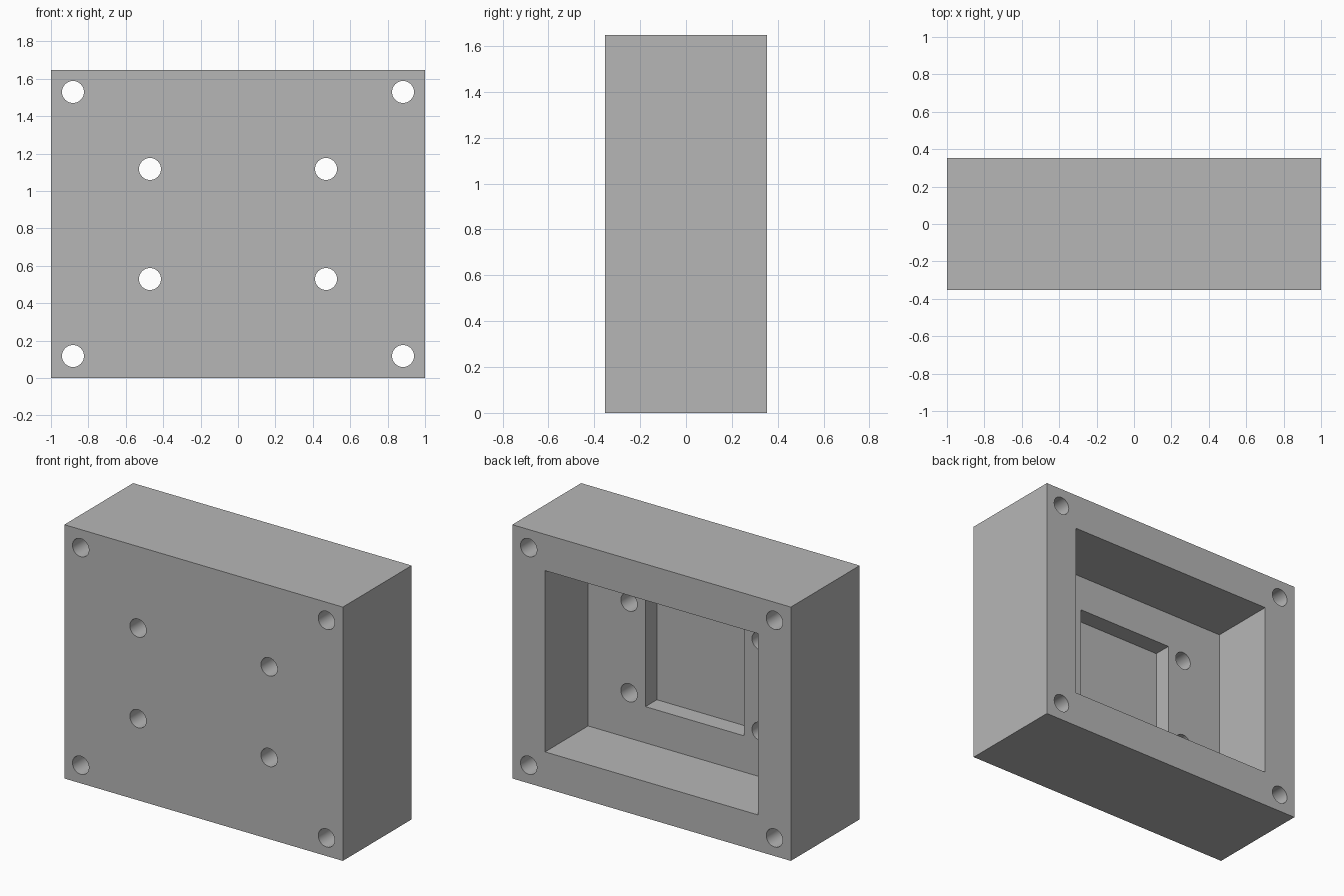
import bpy

default = bpy.data.objects.get("Cube")
if default:
    bpy.data.objects.remove(default, do_unlink=True)

U = 2 / 17                      # design unit: the block is 17 x 6 x 14 units
MID_Z = 7 * U


def box(name, half_x, y_min, y_max, half_z):
    """Box centred on x and on the block's mid height."""
    bpy.ops.mesh.primitive_cube_add(size=1, location=(0, (y_min + y_max) / 2 * U, MID_Z))
    ob = bpy.context.object
    ob.name = name
    ob.scale = (2 * half_x * U, (y_max - y_min) * U, 2 * half_z * U)
    bpy.ops.object.transform_apply(location=False, rotation=False, scale=True)
    return ob


def bore(name, x, z):
    """Round cutter running front to back."""
    bpy.ops.mesh.primitive_cylinder_add(
        vertices=48, radius=0.5 * U, depth=8 * U,
        location=(x * U, 0, MID_Z + z * U), rotation=(1.5707963, 0, 0))
    ob = bpy.context.object
    ob.name = name
    return ob


def cut(target, cutter):
    """Subtract the cutter from the target, then discard it."""
    cutter.hide_render = True
    bpy.context.view_layer.objects.active = target
    mod = target.modifiers.new(cutter.name, 'BOOLEAN')
    mod.operation = 'DIFFERENCE'
    mod.solver = 'EXACT'
    mod.object = cutter
    bpy.ops.object.modifier_apply(modifier=mod.name)
    bpy.data.objects.remove(cutter, do_unlink=True)


# Solid block
housing = box("housing", 8.5, -3, 3, 7)

# Stepped pocket open at the back
cut(housing, box("main_pocket", 6.5, -0.75, 4, 5))
cut(housing, box("inner_recess", 3, -1.75, 1, 3))

# Corner bolt holes and floor mounting holes
for hole_x, hole_z in ((7.5, 6), (4, 2.5)):
    for sx in (-1, 1):
        for sz in (-1, 1):
            cut(housing, bore("bolt_hole", sx * hole_x, sz * hole_z))

# Plain grey finish
grey = bpy.data.materials.new("plain_grey")
grey.use_nodes = True
colour = (0.47, 0.47, 0.47, 1)
grey.diffuse_color = colour
grey.node_tree.nodes["Principled BSDF"].inputs["Base Color"].default_value = colour
housing.data.materials.clear()
housing.data.materials.append(grey)

# Smooth bores, crisp edges
bpy.ops.object.select_all(action='DESELECT')
housing.select_set(True)
bpy.context.view_layer.objects.active = housing
bpy.ops.object.shade_smooth_by_angle(angle=0.5)
